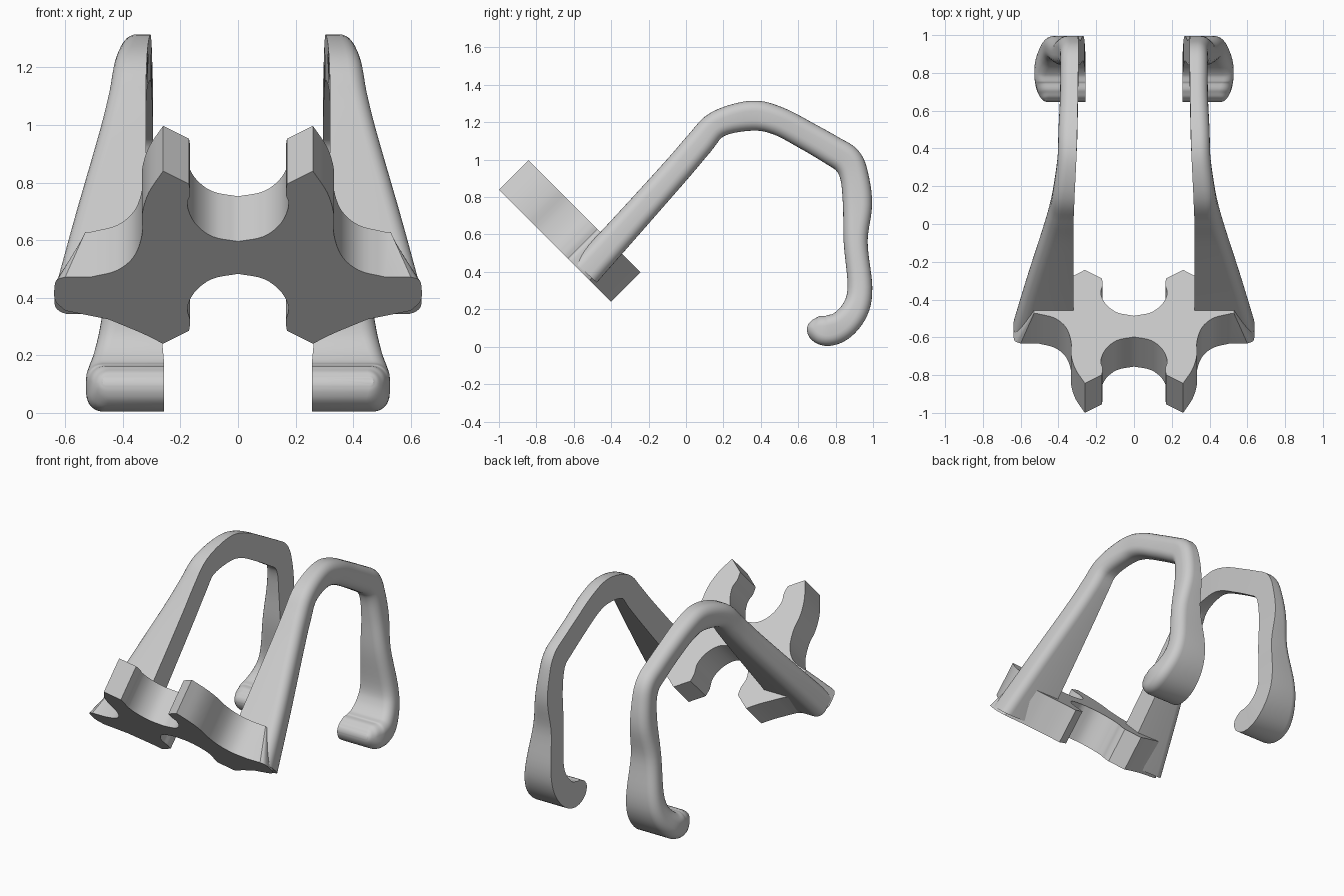
import bpy, bmesh, math
from mathutils import Vector

cube = bpy.data.objects.get("Cube")
if cube:
    bpy.data.objects.remove(cube, do_unlink=True)

# Single grey finish
grey = bpy.data.materials.new("light grey")
grey.use_nodes = True
colour = (0.6, 0.6, 0.6, 1)
grey.diffuse_color = colour
grey.node_tree.nodes["Principled BSDF"].inputs["Base Color"].default_value = colour


def smooth_path(points, steps):
    """Catmull-Rom curve through points of any dimension."""
    pts = [Vector(p) for p in points]
    pts = [2 * pts[0] - pts[1]] + pts + [2 * pts[-1] - pts[-2]]
    out = []
    for a, b, c, d in zip(pts, pts[1:], pts[2:], pts[3:]):
        for i in range(steps):
            t = i / steps
            out.append((2 * b + (c - a) * t + (2 * a - 5 * b + 4 * c - d) * t ** 2
                        + (3 * b - a - 3 * c + d) * t ** 3) / 2)
    return out + [pts[-2]]


def loft(name, rings):
    """Skin a list of equal closed rings and cap both ends."""
    bm = bmesh.new()
    loops = [[bm.verts.new(p) for p in ring] for ring in rings]
    count = len(loops[0])
    for lower, upper in zip(loops, loops[1:]):
        for i in range(count):
            j = (i + 1) % count
            bm.faces.new((lower[i], lower[j], upper[j], upper[i]))
    bm.faces.new(loops[0])
    bm.faces.new(loops[-1])
    bmesh.ops.recalc_face_normals(bm, faces=bm.faces)
    mesh = bpy.data.meshes.new(name)
    bm.to_mesh(mesh)
    bm.free()
    mesh.materials.append(grey)
    obj = bpy.data.objects.new(name, mesh)
    bpy.context.collection.objects.link(obj)
    bpy.ops.object.select_all(action="DESELECT")
    obj.select_set(True)
    bpy.context.view_layer.objects.active = obj
    bpy.ops.object.shade_smooth_by_angle(angle=math.radians(32))
    return obj


# Plate outline: notch, horn, wing, foot and lower notch of one half
upper_notch = [(0, .595), (.09, .613), (.15, .66), (.176, .72), (.166, .76), (.17, .795)]
horn = [(.26, .84), (.31, .765), (.333, .69), (.333, .62), (.36, .545), (.42, .495), (.51, .472)]
wing_end = [(.6, .472), (.628, .462), (.637, .44), (.635, .39), (.6, .355)]
foot = [(.6, .355), (.45, .325), (.33, .275), (.26, .24)]
lower_notch = [(.17, .285), (.166, .32), (.176, .365), (.15, .42), (.09, .465), (0, .483)]
half = []
for part in (upper_notch, horn, wing_end, foot[1:], lower_notch):
    half += smooth_path(part, 4)
outline = half + [Vector((-p.x, p.y)) for p in reversed(half[1:-1])]

# Plate leaning at 45 degrees; its rear wing edge tucks into the arms
THICK, TUCK = .157, .53
front = [(p.x, -.16 - p.y, p.y) for p in outline]
rear = [(max(-TUCK, min(TUCK, x)), y + THICK, z + THICK) for x, y, z in front]
loft("slotted_plate", [front, rear])

# Arm stations: y, z, half thickness, inner x, outer x
stations = [
    (-.54, .4, .085, .32, .637), (-.3, .665, .08, .32, .565),
    (-.05, .945, .076, .32, .485), (.07, 1.085, .075, .32, .45),
    (.17, 1.19, .072, .315, .43), (.35, 1.235, .08, .305, .405),
    (.49, 1.208, .076, .3, .4), (.65, 1.125, .076, .297, .392),
    (.78, 1.05, .078, .295, .39), (.862, .995, .08, .295, .39),
    (.9, .91, .076, .295, .395), (.917, .76, .078, .295, .41),
    (.907, .56, .064, .285, .44), (.93, .32, .066, .27, .475),
    (.905, .2, .072, .262, .5), (.835, .115, .078, .257, .525),
    (.76, .086, .082, .257, .525), (.7, .095, .07, .257, .51),
    (.665, .105, .042, .257, .49), (.65, .11, .012, .257, .47),
]
path = smooth_path(stations, 5)


def arm_rings(side):
    """Flat inner face, rounded outer edges."""
    rings = []
    for i, (y, z, h, inner, outer) in enumerate(path):
        a, b = path[max(i - 1, 0)], path[min(i + 1, len(path) - 1)]
        along = Vector((b[0] - a[0], b[1] - a[1])).normalized()
        r = min(.055, h * .95)
        section = [(inner, h)]
        for k in range(7):
            t = math.pi / 2 * k / 6
            section.append((outer - r + r * math.sin(t), h - r + r * math.cos(t)))
        section += [(x, -v) for x, v in reversed(section)]
        rings.append([(side * x, y - along.y * v, z + along.x * v) for x, v in section])
    return rings


for name, side in (("left_arm", 1), ("right_arm", -1)):
    loft(name, arm_rings(side))
